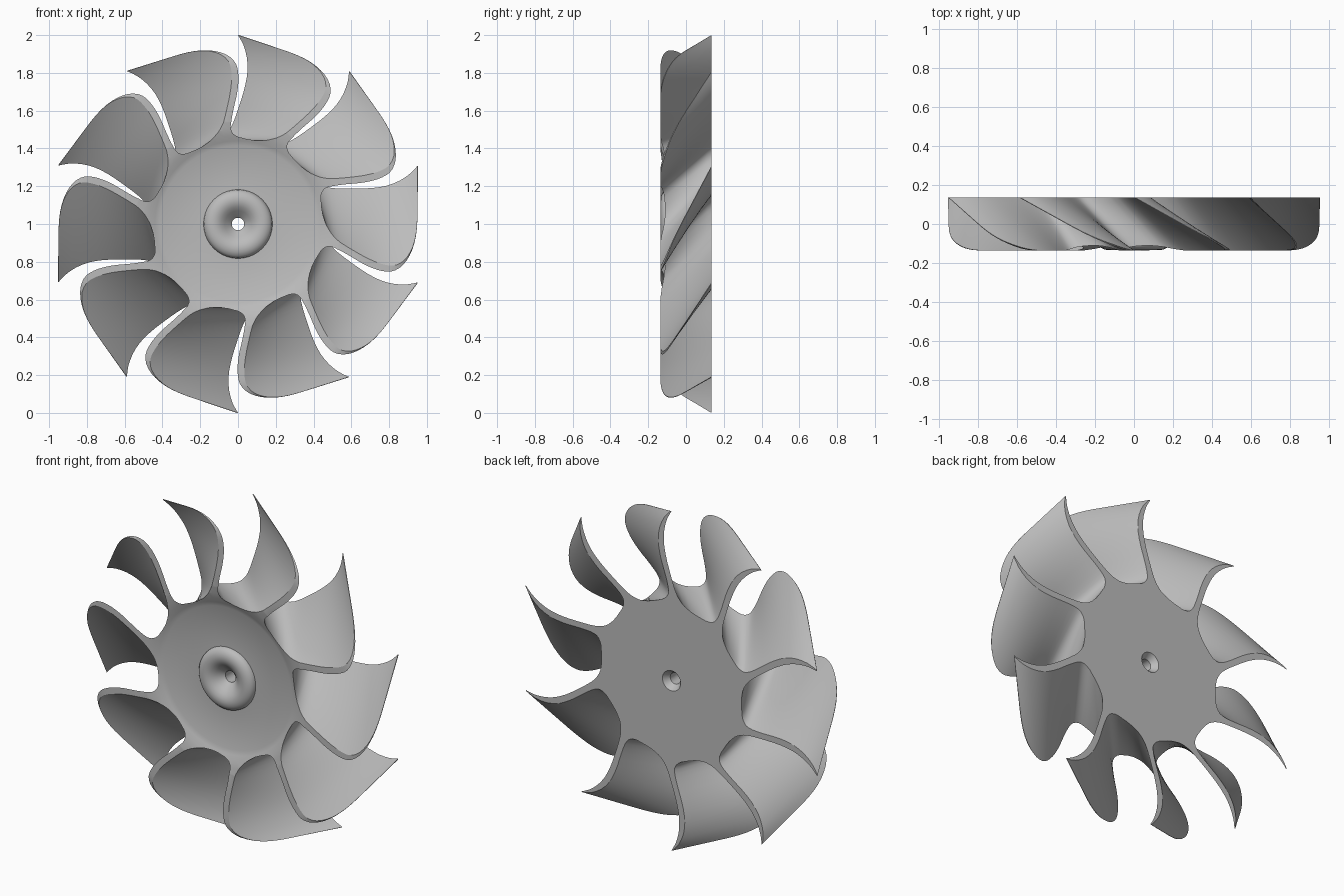
import bpy, bmesh
from math import sin, cos, radians, pi, sqrt

if "Cube" in bpy.data.objects:
    bpy.data.objects.remove(bpy.data.objects["Cube"])

BLADES, HALF, TWIST = 10, 0.135, radians(30)
SIDE_STEPS, LEVELS = 20, 18

# Blade section, tip to hub: radius, leading-side angle, trailing-side angle (degrees)
SECTION = [(1.0, 0, -0.4), (0.945, -1.8, -3.2), (0.87, -3.2, -5.4),
           (0.79, -3.5, -6.2), (0.70, -2.4, -5.5), (0.606, 0, -3.5),
           (0.54, 2.6, -2.2), (0.50, 5.5, -2.8), (0.47, 10, -7), (0.457, 16, -15)]


def spline(points, u):
    """Catmull-Rom point at u in 0..1."""
    last = len(points) - 1
    f = min(max(u, 0), 1) * last
    i = min(int(f), last - 1)
    t = f - i
    a, b, c, d = (points[min(max(k, 0), last)] for k in range(i - 1, i + 3))
    return [0.5 * (2 * q + (r - p) * t + (2 * p - 5 * q + 4 * r - s) * t ** 2
                   + (3 * q - p - 3 * r + s) * t ** 3)
            for p, q, r, s in zip(a, b, c, d)]


def section_point(u, side, blade, t):
    """Straight loft between the back section and the twisted front section."""
    values = spline(SECTION, u)
    angle = radians(90 + 360 / BLADES * blade + values[side])
    r_back = values[0]
    r_front = r_back - 0.055 * (r_back - 0.45)
    x = (1 - t) * r_back * cos(angle) + t * r_front * cos(angle - TWIST)
    z = (1 - t) * r_back * sin(angle) + t * r_front * sin(angle - TWIST)
    return x, HALF - 2 * HALF * t, 1 + z


def outline(t):
    """Closed outline of all blades at depth t, with the front tip corner rounded."""
    q = max(0, (t - 0.5) / 0.5)
    start = 0.25 * (1 - sqrt(max(0, 1 - q * q)))
    us = [start + (1 - start) * k / SIDE_STEPS for k in range(SIDE_STEPS + 1)]
    pts = []
    for blade in range(BLADES):
        pts += [section_point(u, 2, blade, t) for u in reversed(us)]
        pts += [section_point(u, 1, blade, t) for u in us]
    return pts


def finish(bm, name):
    bmesh.ops.recalc_face_normals(bm, faces=bm.faces)
    mesh = bpy.data.meshes.new(name)
    bm.to_mesh(mesh)
    bm.free()
    obj = bpy.data.objects.new(name, mesh)
    bpy.context.collection.objects.link(obj)
    return obj


# Hub and blades as one twisted loft
bm = bmesh.new()
rings = [[bm.verts.new(p) for p in outline(sin(pi / 2 * k / LEVELS))]
         for k in range(LEVELS + 1)]
for low, high in zip(rings, rings[1:]):
    for i in range(len(low)):
        j = (i + 1) % len(low)
        bm.faces.new((low[i], low[j], high[j], high[i]))
bm.faces.new(rings[0])
bm.faces.new(rings[-1])
fan = finish(bm, "fan_rotor")

# Turned cutter: dished front face around the centre boss, and the countersunk bore
PROFILE = [(0, -0.3), (0.56, -0.3), (0.56, -0.139), (0.54, -0.1345), (0.50, -0.128),
           (0.47, -0.118), (0.44, -0.106), (0.415, -0.095), (0.182, -0.095),
           (0.179, -0.109), (0.168, -0.122), (0.15, -0.131), (0.13, -0.134),
           (0.11, -0.131), (0.09, -0.122), (0.07, -0.106), (0.033, -0.07),
           (0.033, 0.10), (0.06, 0.136), (0.06, 0.3), (0, 0.3)]
bm = bmesh.new()
verts = [bm.verts.new((r, y, 1)) for r, y in PROFILE]
edges = [bm.edges.new(pair) for pair in zip(verts, verts[1:])]
bmesh.ops.spin(bm, geom=verts + edges, cent=(0, 0, 1), axis=(0, 1, 0),
               angle=2 * pi, steps=80)
bmesh.ops.remove_doubles(bm, verts=bm.verts, dist=0.0001)
cutter = finish(bm, "hub_cutter")
cutter.hide_render = True

cut = fan.modifiers.new("hub_cut", "BOOLEAN")
cut.operation, cut.solver, cut.object = "DIFFERENCE", "EXACT", cutter
bpy.ops.object.select_all(action="DESELECT")
fan.select_set(True)
bpy.context.view_layer.objects.active = fan
bpy.ops.object.modifier_apply(modifier=cut.name)
bpy.data.objects.remove(cutter)

# Plain grey finish
grey = bpy.data.materials.new("plain_grey")
grey.use_nodes = True
colour = (0.5, 0.5, 0.5, 1)
grey.diffuse_color = colour
grey.node_tree.nodes["Principled BSDF"].inputs["Base Color"].default_value = colour
fan.data.materials.clear()
fan.data.materials.append(grey)
for face in fan.data.polygons:
    face.material_index = 0
bpy.ops.object.shade_smooth_by_angle(angle=radians(30))
